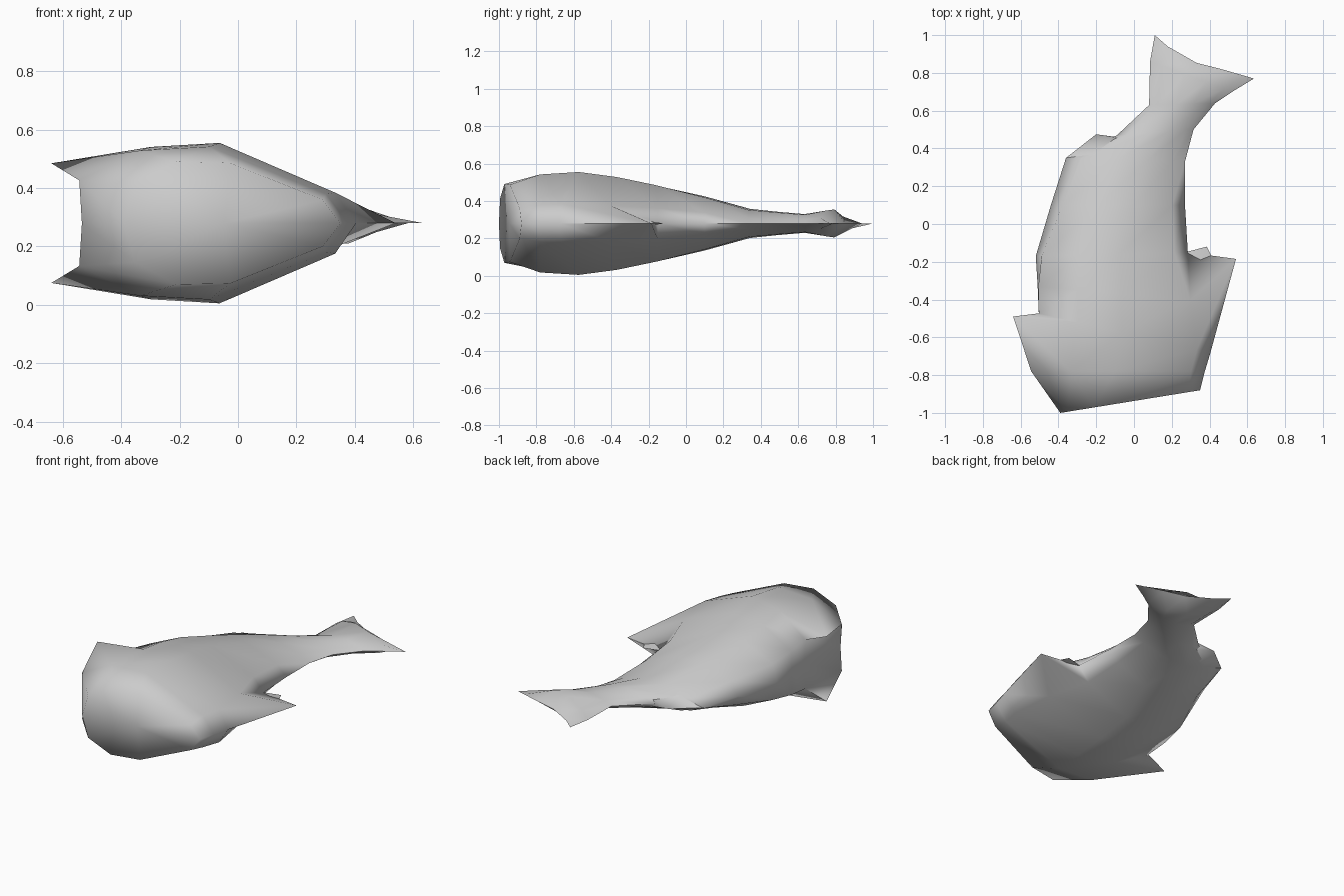
import bpy
import bmesh
import math

cube = bpy.data.objects.get("Cube")
if cube:
    bpy.data.objects.remove(cube, do_unlink=True)

MID = 0.28  # height of the mirror plane

grey = bpy.data.materials.new("soft grey")
grey.use_nodes = True
colour = (0.6, 0.6, 0.6, 1)
grey.diffuse_color = colour
grey.node_tree.nodes["Principled BSDF"].inputs["Base Color"].default_value = colour


def finish(bm, name, angle):
    """Turn a bmesh into a smooth shaded object."""
    bmesh.ops.recalc_face_normals(bm, faces=bm.faces)
    mesh = bpy.data.meshes.new(name)
    bm.to_mesh(mesh)
    bm.free()
    mesh.materials.append(grey)
    obj = bpy.data.objects.new(name, mesh)
    bpy.context.collection.objects.link(obj)
    bpy.ops.object.select_all(action="DESELECT")
    obj.select_set(True)
    bpy.context.view_layer.objects.active = obj
    bpy.ops.object.shade_smooth_by_angle(angle=math.radians(angle))


def thin_fin(name, points):
    """Convex fin, symmetric about the mirror plane, from its corners."""
    bm = bmesh.new()
    for x, y, h in points:
        for side in (1, -1) if h else (1,):
            bm.verts.new((x, y, MID + h * side))
    bmesh.ops.convex_hull(bm, input=bm.verts)
    finish(bm, name, 60)


# Half cross-sections as fractions of width and half thickness
HEAD = [(0, 0), (.05, .62), (.24, .98), (.49, .96), (.92, .37), (1, 0)]
FRONT = [(0, 0), (-.01, .56), (.22, .95), (.48, 1), (.92, .38), (1, 0)]
REAR = [(0, 0), (.13, .5), (.42, 1), (.68, .92), (.9, .4), (1, 0)]
FORK = (0, .6, 1, .5, .15, 0)

# Stations: y at belly, y at back, x at belly, x at back, half thickness, rear blend
STATIONS = [
    (-1, -.88, -.39, .35, .215, 0),
    (-.78, -.78, -.535, .375, .262, 0),
    (-.475, -.68, -.495, .405, .275, 0),
    (-.33, -.41, -.51, .37, .25, .1),
    (-.17, -.15, -.52, .285, .21, .35),
    (.1, .1, -.44, .27, .147, .7),
    (.35, .33, -.36, .27, .078, 1),
    (.47, .5, -.09, .315, .063, 1),
    (.63, .64, .08, .43, .05, 1),
    (.86, .7, .085, .52, .075, 1),
    (1, .77, .11, .635, 0, 1),
]


def ring(bm, station):
    y_belly, y_back, x_belly, x_back, thick, blend = station
    start = HEAD if station is STATIONS[0] else FRONT
    upper = []
    for (ft, fh), (rt, rh), fork in zip(start, REAR, FORK):
        t = ft + (rt - ft) * blend
        h = (fh + (rh - fh) * blend) * thick
        y = y_belly + (y_back - y_belly) * t
        if thick == 0:
            y -= .05 * fork
        upper.append((x_belly + (x_back - x_belly) * t, y, h))
    lower = [(x, y, -h) for x, y, h in reversed(upper[1:-1])]
    return [bm.verts.new((x, y, MID + h)) for x, y, h in upper + lower]


# Body with its forked tail, lofted through the stations
bm = bmesh.new()
rings = [ring(bm, s) for s in STATIONS]
quads = []
for a, b in zip(rings, rings[1:]):
    n = len(a)
    quads.append([bm.faces.new((a[i], a[(i + 1) % n], b[(i + 1) % n], b[i]))
                  for i in range(n)])
face = bm.faces.new(rings[0])
bmesh.ops.poke(bm, faces=[face])

# Back fin: the ridge drawn out to a point
rings[3][5].co = (.54, -.185, MID)

# Pair of side fins drawn out of the flanks
for index, side in ((1, 1), (8, -1)):
    peak = bmesh.ops.poke(bm, faces=[quads[1][index]])["verts"][0]
    peak.co = (-.64, -.49, MID + .205 * side)

bmesh.ops.remove_doubles(bm, verts=bm.verts, dist=.0005)
finish(bm, "body", 95)

# Small step behind the back fin
thin_fin("back_fin_step", [(.3, -.3, .03), (.43, -.21, 0), (.41, -.19, 0),
                           (.27, -.15, 0), (.385, -.12, 0)])

# Belly fin near the tail
thin_fin("belly_fin", [(-.36, .35, 0), (-.22, .36, .05), (-.05, .45, .03),
                       (-.09, .46, 0), (-.2, .475, 0)])
